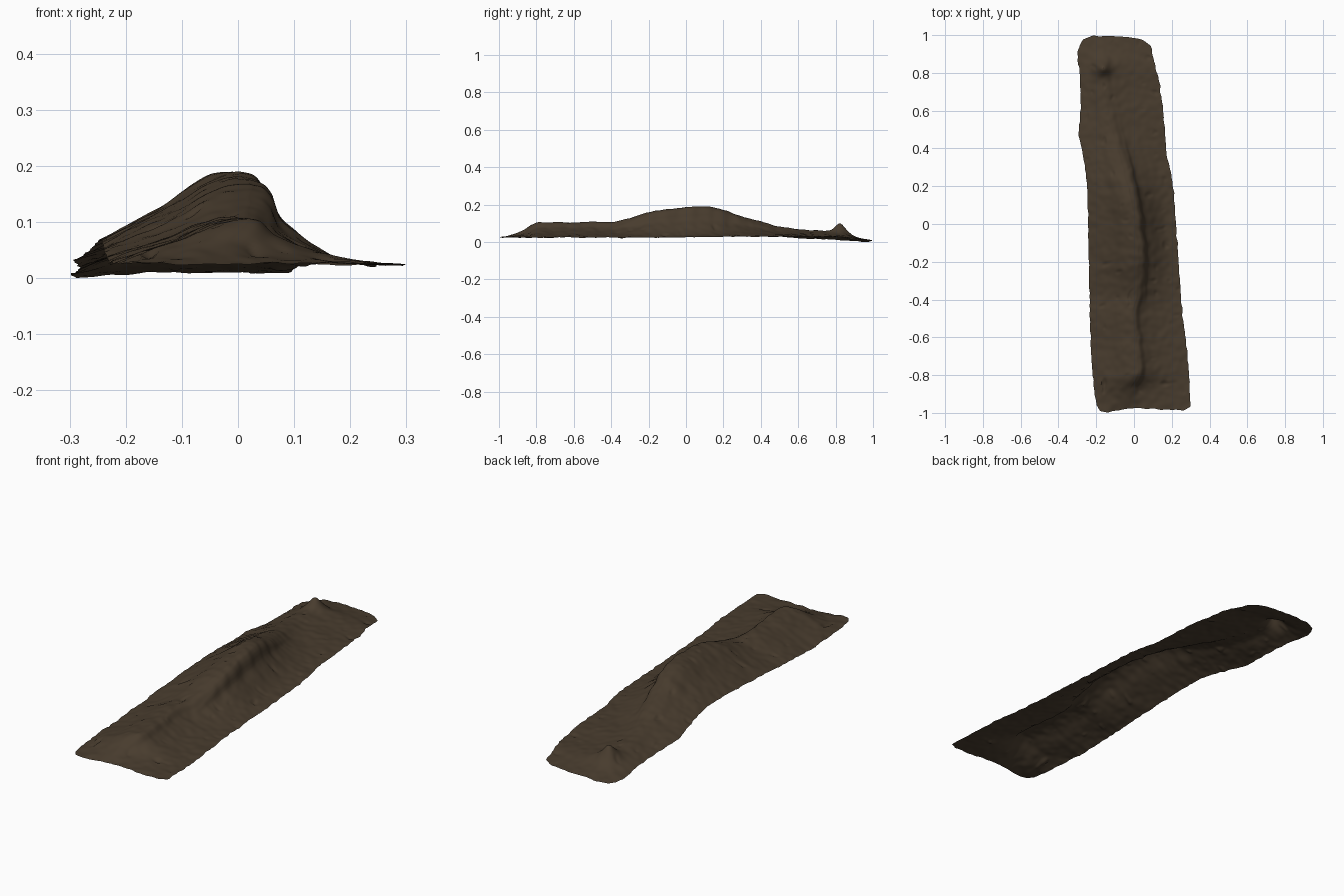
import bpy
import bmesh
from mathutils import Vector, noise

default = bpy.data.objects.get("Cube")
if default:
    bpy.data.objects.remove(default, do_unlink=True)


def curve(points):
    """Smooth interpolation without overshoot through (position, value) pairs."""
    last = len(points) - 1
    steps = [(q[1] - p[1]) / (q[0] - p[0]) for p, q in zip(points, points[1:])]

    def slope(i):
        before, after = steps[max(i - 1, 0)], steps[min(i, last - 1)]
        return 0 if before * after <= 0 else 2 * before * after / (before + after)

    def evaluate(p):
        p = min(max(p, points[0][0]), points[last][0])
        i = 0
        while i < last - 1 and p > points[i + 1][0]:
            i += 1
        (a, va), (b, vb) = points[i], points[i + 1]
        t, span = (p - a) / (b - a), b - a
        ease = t * t * (3 - 2 * t)
        return (va + (vb - va) * ease + slope(i) * span * t * (1 - t) ** 2
                - slope(i + 1) * span * t * t * (1 - t))

    return evaluate


# Plan outline along the length
left_edge = curve([(-1, -.2), (-.9, -.215), (-.7, -.23), (-.3, -.24), (.2, -.25),
                   (.4, -.275), (.52, -.295), (.65, -.285), (.85, -.29), (.95, -.303), (1, -.29)])
right_edge = curve([(-1, .295), (-.85, .29), (-.7, .28), (-.5, .255), (-.3, .24), (0, .22),
                    (.25, .2), (.4, .17), (.6, .155), (.8, .13), (.93, .1), (1, .085)])
back_end = curve([(0, .95), (.08, .985), (.3, 1), (.6, 1), (.9, .985), (1, .95)])
front_end = curve([(0, .955), (.07, .99), (.3, .985), (.6, .97), (.95, .98), (1, .965)])

# Crest position and heights along the length
crest_x = curve([(-1, -.04), (-.9, -.02), (-.78, .02), (-.65, .005), (-.5, -.01), (-.35, .015), (-.2, .02),
                 (0, .003), (.2, -.035), (.35, -.075), (.5, -.12), (.65, -.15), (.85, -.17), (1, -.15)])
crest_z = curve([(-1, .03), (-.9, .06), (-.8, .11), (-.6, .11), (-.4, .114), (-.3, .133),
                 (-.2, .165), (0, .19), (.1, .195), (.2, .177), (.3, .143), (.4, .115),
                 (.5, .088), (.6, .073), (.75, .06), (.85, .05), (.92, .026), (1, .014)])
left_z = curve([(-1, .03), (-.7, .032), (-.4, .045), (0, .07), (.2, .072), (.5, .037), (.8, .018), (1, .005)])
right_z = curve([(-1, .03), (-.5, .028), (0, .03), (.5, .035), (.85, .03), (.93, .022), (1, .015)])

# Cross-section: gentle bank on one side, scarp on the other, softer near the front
bank = curve([(0, 0), (.2, .21), (.5, .53), (.75, .87), (.9, .98), (1, 1)])
steep_scarp = curve([(0, 1), (.1, .96), (.18, .84), (.24, .6), (.4, .38), (.6, .17), (.8, .05), (1, 0)])
soft_scarp = curve([(0, 1), (.06, .95), (.16, .65), (.35, .37), (.6, .15), (.8, .05), (1, 0)])
steepness = curve([(-1, 0), (-.45, 0), (-.25, 1), (.25, 1), (.5, .3), (1, 0)])


def surface_point(u, v):
    """Point on the ridge sheet for u across (crest at one half) and v along."""
    left, right, top = left_edge(v), right_edge(v), crest_x(v)
    top += .012 * noise.noise(Vector((0, v * 14, 3)))
    if u < .5:
        s = u * 2
        x = left + (top - left) * s
        z = left_z(v) + (crest_z(v) - left_z(v)) * bank(s)
    else:
        s = (u * 2 - 1) ** 1.3
        x = top + (right - top) * s
        drop = soft_scarp(s) + (steep_scarp(s) - soft_scarp(s)) * steepness(v)
        z = right_z(v) + (crest_z(v) - right_z(v)) * drop
    y = v * (back_end(u) if v > 0 else front_end(u))
    # Lone knob near the far end
    distance = ((x + .165) / .055) ** 2 + ((y - .83) / .05) ** 2
    z += .053 / (1 + distance) ** 2
    # Soft undulation, scattered pits and a ragged rim
    place = Vector((x, y, 0))
    z += .004 * noise.noise(place * 9) + .003 * noise.noise(place * 28)
    z -= .02 * max(0, noise.noise(place * 22 + Vector((7, 1, 4))) - .45)
    rim = max(0, abs(u - .5) * 20 - 9)
    x += rim * .006 * noise.noise(Vector((u, v * 25, 9)))
    rim = max(0, abs(v) * 20 - 19)
    y += rim * .006 * noise.noise(Vector((x * 25, v, 5)))
    return Vector((x, y, z))


# Ridge sheet
ACROSS, ALONG = 80, 260
bm = bmesh.new()
rows = [[bm.verts.new(surface_point(i / ACROSS, j * 2 / ALONG - 1)) for i in range(ACROSS + 1)]
        for j in range(ALONG + 1)]
for near, far in zip(rows, rows[1:]):
    for i in range(ACROSS):
        bm.faces.new((near[i], near[i + 1], far[i + 1], far[i]))

# Centre and rest on the ground
low = Vector([min(v.co[k] for v in bm.verts) for k in range(3)])
high = Vector([max(v.co[k] for v in bm.verts) for k in range(3)])
middle = Vector(((low.x + high.x) / 2, (low.y + high.y) / 2, low.z))
for vert in bm.verts:
    vert.co -= middle

mesh = bpy.data.meshes.new("earth_ridge")
bm.to_mesh(mesh)
bm.free()
ridge = bpy.data.objects.new("earth_ridge", mesh)
bpy.context.collection.objects.link(ridge)

# Dark brown earth
earth = bpy.data.materials.new("dark_brown_earth")
earth.use_nodes = True
colour = (.065, .045, .027, 1)
earth.diffuse_color = colour
shader = earth.node_tree.nodes["Principled BSDF"]
shader.inputs["Base Color"].default_value = colour
shader.inputs["Roughness"].default_value = .9
mesh.materials.append(earth)

bpy.ops.object.select_all(action='DESELECT')
ridge.select_set(True)
bpy.context.view_layer.objects.active = ridge
bpy.ops.object.shade_smooth_by_angle()
